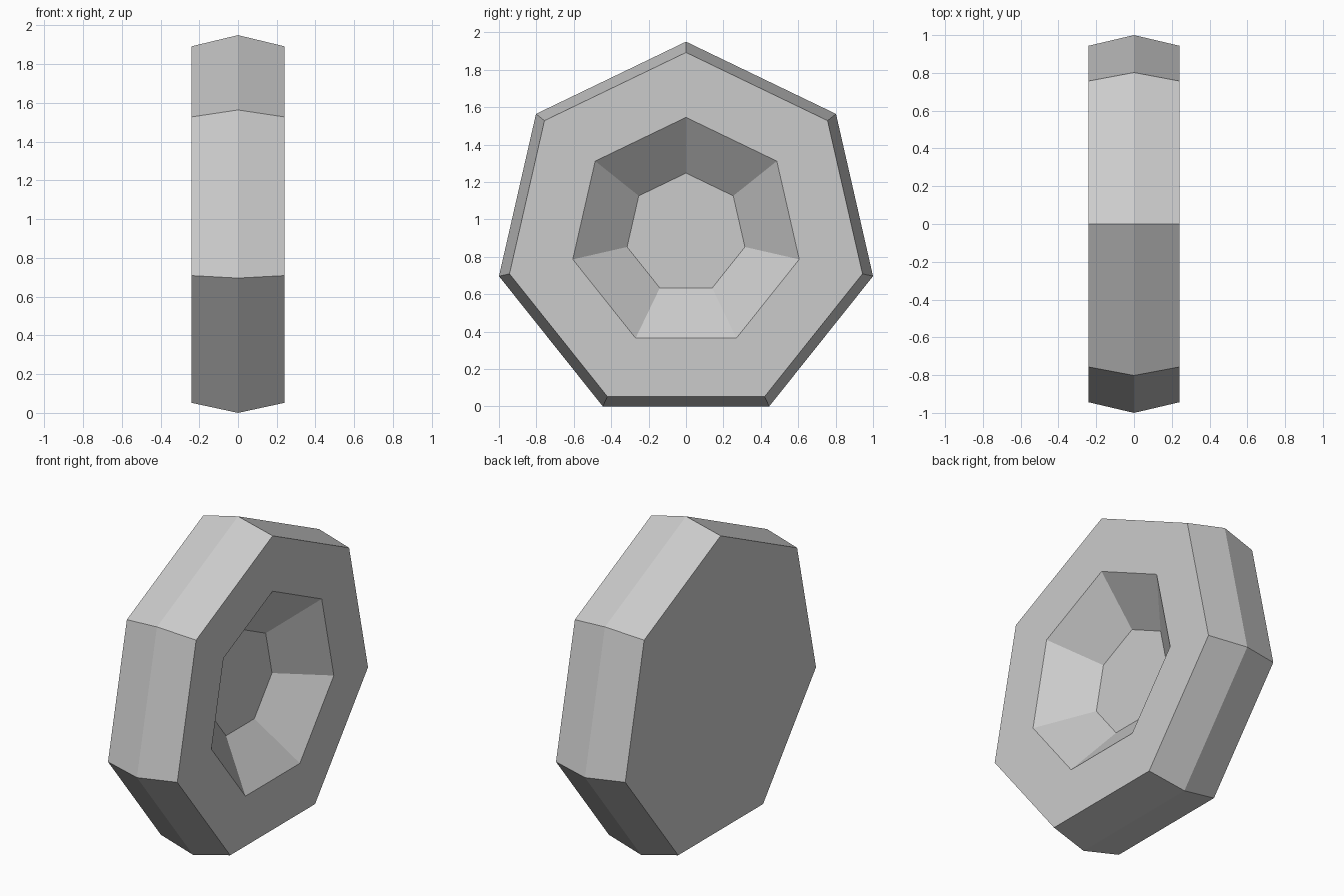
import bpy
import bmesh
from math import sin, cos, pi

if "Cube" in bpy.data.objects:
    bpy.data.objects.remove(bpy.data.objects["Cube"])

SIDES = 7
OUTER = 1 / cos(pi / 14)            # corner radius giving a 2 unit width
CENTRE_Z = OUTER * cos(pi / SIDES)  # rests on a flat side

# (x, radius) profile: flat back, bevelled tread, rim, sunken hub
PROFILE = [(-0.24, 0.968), (0, OUTER), (0.24, 0.968), (0.24, 0.621), (0.015, 0.323)]

bm = bmesh.new()


def ring(x, r):
    angles = [2 * pi * i / SIDES for i in range(SIDES)]
    return [bm.verts.new((x, r * sin(a), CENTRE_Z + r * cos(a))) for a in angles]


rings = [ring(x, r) for x, r in PROFILE]

# Bands between neighbouring rings
for a, b in zip(rings, rings[1:]):
    for i in range(SIDES):
        j = (i + 1) % SIDES
        bm.faces.new((a[i], a[j], b[j], b[i]))

# Back face and hub floor
bm.faces.new(rings[0])
bm.faces.new(rings[-1])
bmesh.ops.recalc_face_normals(bm, faces=bm.faces[:])

mesh = bpy.data.meshes.new("wheel")
bm.to_mesh(mesh)
bm.free()
wheel = bpy.data.objects.new("wheel", mesh)
bpy.context.collection.objects.link(wheel)
